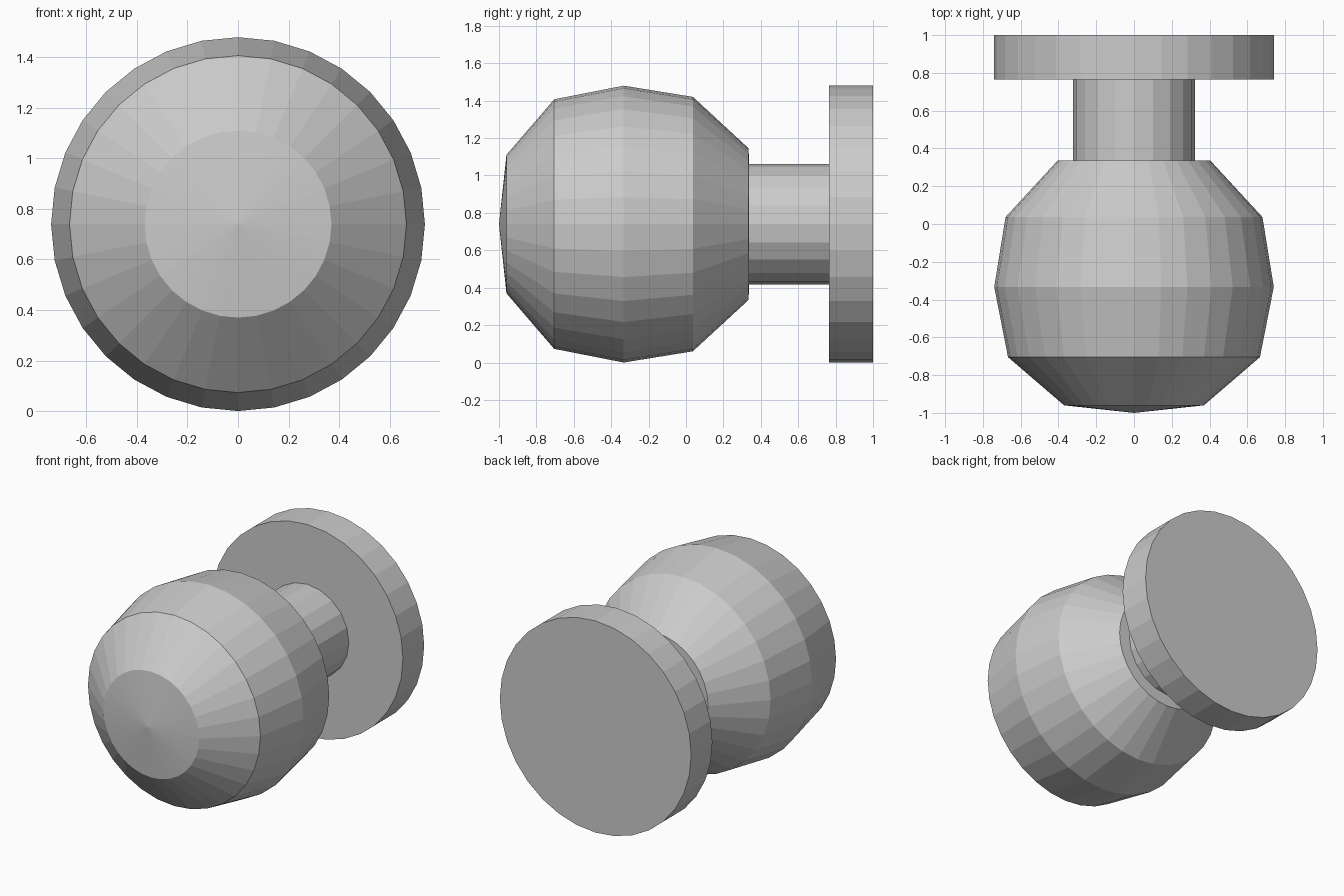
import bpy, bmesh
from math import sin, cos, tau

if "Cube" in bpy.data.objects:
    bpy.data.objects.remove(bpy.data.objects["Cube"])

AXIS_Z = 0.74


def lathe(name, profile, sides):
    """Revolve (y, radius) points around the horizontal axis; zero radius makes a pole."""
    bm = bmesh.new()
    rings = []
    for y, r in profile:
        if r == 0:
            rings.append([bm.verts.new((0, y, AXIS_Z))] * sides)
        else:
            rings.append([bm.verts.new((r * sin(tau * i / sides), y,
                                        AXIS_Z + r * cos(tau * i / sides)))
                          for i in range(sides)])
    for a, b in zip(rings, rings[1:]):
        for i in range(sides):
            j = (i + 1) % sides
            corners = [a[i], a[j], b[j], b[i]]
            bm.faces.new(list(dict.fromkeys(corners)))
    # close open ends with flat caps
    if profile[0][1]:
        bm.faces.new(rings[0])
    if profile[-1][1]:
        bm.faces.new(rings[-1])
    bmesh.ops.recalc_face_normals(bm, faces=bm.faces)
    mesh = bpy.data.meshes.new(name)
    bm.to_mesh(mesh)
    bm.free()
    obj = bpy.data.objects.new(name, mesh)
    bpy.context.collection.objects.link(obj)
    return obj


# Faceted rounded grip with a shallow cone at the front
lathe("knob_grip", [(-1.0, 0), (-0.96, 0.37), (-0.705, 0.667), (-0.333, 0.74),
                    (0.037, 0.68), (0.335, 0.405), (0.342, 0)], 32)

# Narrow neck, slightly sunk into grip and plate
lathe("neck", [(0.30, 0.322), (0.78, 0.322)], 20)

# Round mounting plate at the back
lathe("back_plate", [(0.765, 0.74), (1.0, 0.74)], 32)
